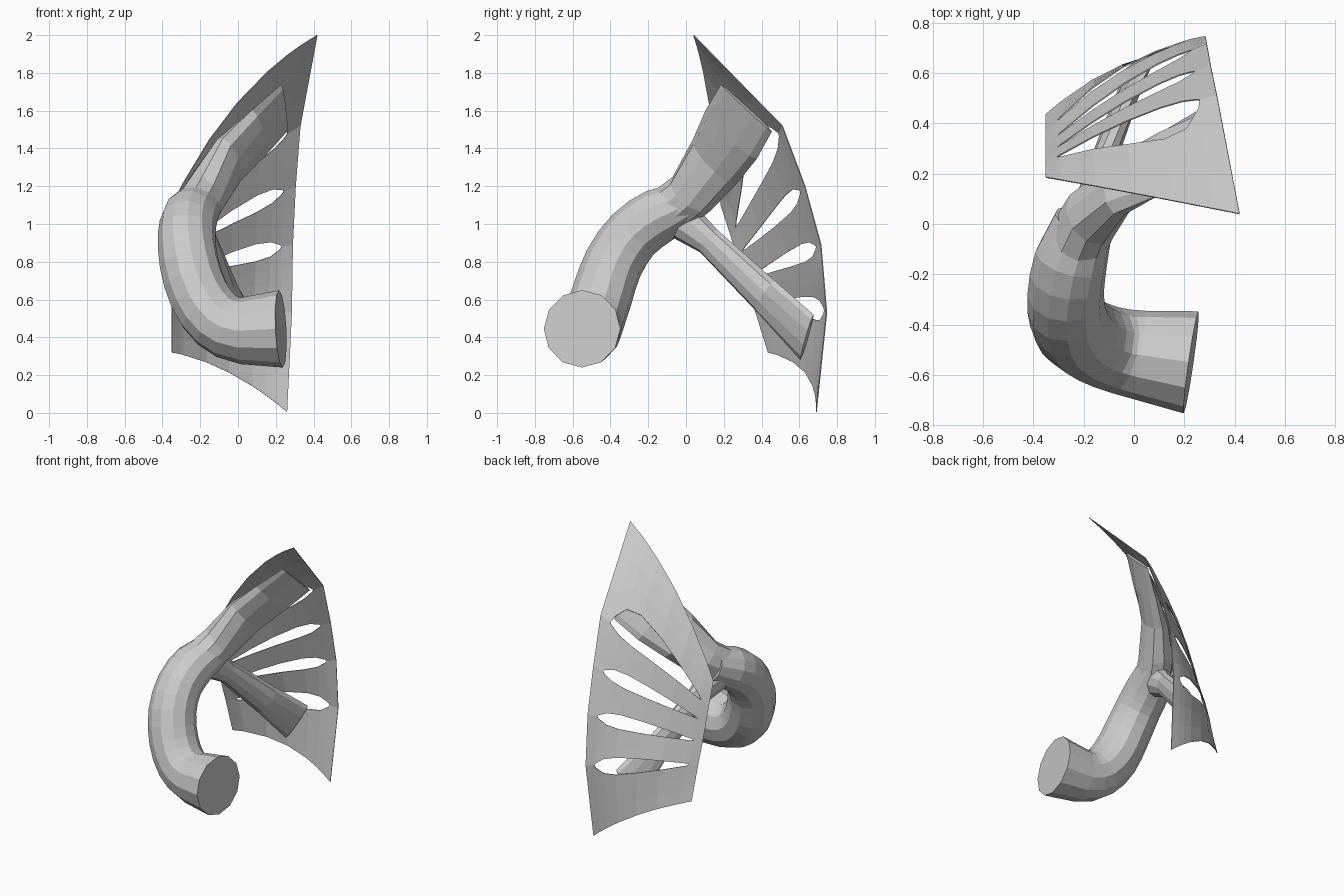
import bpy, bmesh, math
from mathutils import Vector as V

if "Cube" in bpy.data.objects:
    bpy.data.objects.remove(bpy.data.objects["Cube"])

grey = bpy.data.materials.new("light grey")
grey.diffuse_color = (0.6, 0.6, 0.6, 1)
grey.use_nodes = True
grey.node_tree.nodes["Principled BSDF"].inputs["Base Color"].default_value = grey.diffuse_color


def finish(name, bm):
    bmesh.ops.recalc_face_normals(bm, faces=bm.faces)
    me = bpy.data.meshes.new(name)
    bm.to_mesh(me)
    bm.free()
    me.materials.append(grey)
    ob = bpy.data.objects.new(name, me)
    bpy.context.collection.objects.link(ob)
    return ob


def loft(name, sections, sides=12):
    """Skin elliptical sections given as (centre, axis, axis)."""
    bm = bmesh.new()
    rings = []
    for c, a, b in sections:
        rings.append([bm.verts.new(c + a * math.cos(t) + b * math.sin(t))
                      for t in (2 * math.pi * i / sides for i in range(sides))])
    for r, s in zip(rings, rings[1:]):
        for i in range(sides):
            j = (i + 1) % sides
            bm.faces.new((r[i], r[j], s[j], s[i]))
    bm.faces.new(rings[0])
    bm.faces.new(rings[-1])
    return finish(name, bm)


# curved tube, tapering from the open end: x, y, z, radius
path = [V(p) for p in [(0.227, -0.55, 0.445, 0.205), (0.02, -0.52, 0.435, 0.177),
                       (-0.11, -0.49, 0.49, 0.166), (-0.205, -0.445, 0.62, 0.163),
                       (-0.258, -0.385, 0.79, 0.158), (-0.272, -0.28, 0.945, 0.152),
                       (-0.25, -0.14, 1.045, 0.147), (-0.20, 0.01, 1.115, 0.12)]]
fine = [path[0]]
for i in range(1, len(path) - 1):
    p = path[i]
    fine.append(p)
    if i + 2 < len(path):  # smooth midpoint
        fine.append((p + path[i + 1]) * 0.5625 - (path[i - 1] + path[i + 2]) * 0.0625)
fine.append(path[-1])
pts = [p.to_3d() for p in fine]
up = V((0, 0, 1))
tube = []
for i, p in enumerate(pts):
    d = (pts[min(i + 1, len(pts) - 1)] - pts[max(i - 1, 0)]).normalized()
    up = (up - d * up.dot(d)).normalized()
    tube.append((p, up * fine[i].w, d.cross(up) * fine[i].w))
loft("curved_tube", tube)


# flattened arms: centre, half width vector, half thickness
def arm(name, rows):
    d = (V(rows[-1][0]) - V(rows[0][0])).normalized()
    loft(name, [(V(c), V(w), d.cross(V(w)).normalized() * t) for c, w, t in rows], 10)


arm("upper_arm", [((-0.25, -0.12, 1.045), (0, 0.09, -0.10), 0.13),
                  ((-0.17, 0.03, 1.16), (0.02, 0.10, -0.09), 0.12),
                  ((-0.05, 0.155, 1.335), (0.03, 0.115, -0.12), 0.08),
                  ((0.10, 0.24, 1.475), (0.025, 0.135, -0.13), 0.05),
                  ((0.245, 0.32, 1.615), (0.015, 0.135, -0.125), 0.012)])
arm("lower_arm", [((-0.24, -0.06, 1.05), (0.02, 0.07, 0.09), 0.10),
                  ((-0.17, 0.12, 0.91), (0.02, 0.045, 0.06), 0.055),
                  ((-0.06, 0.42, 0.62), (0.04, 0.05, 0.08), 0.045),
                  ((0.025, 0.64, 0.40), (0.065, 0.035, 0.12), 0.015)])

# slotted fan plate: left and right edges, one point per slot line
left = [(-0.35, 0.185, 1.10), (-0.35, 0.24, 0.93), (-0.35, 0.27, 0.83),
        (-0.35, 0.31, 0.70), (-0.35, 0.36, 0.56), (-0.35, 0.435, 0.32)]
right = [(0.42, 0.04, 2.0), (0.33, 0.51, 1.52), (0.305, 0.63, 1.20),
         (0.29, 0.715, 0.89), (0.285, 0.745, 0.53), (0.26, 0.69, 0.005)]
bulge = [(-0.04, 0.01, 0.09), (-0.02, 0.02, 0.04), (-0.01, 0.025, 0.02),
         (-0.005, 0.035, 0.02), (-0.01, 0.07, 0.03), (0, 0.07, 0.05)]


def sample(table, v):
    i = min(int(v), 4)
    return V(table[i]).lerp(V(table[i + 1]), v - i)


def surface(u, v):
    return sample(left, v).lerp(sample(right, v), u) + sample(bulge, v) * 4 * u * (1 - u)


# slot half width at each station across the plate; the top slot opens upwards
stations = [(0, 0), (0.07, 0), (0.1, 0.04), (0.3, 0.12), (0.5, 0.16), (0.7, 0.17),
            (0.82, 0.13), (0.895, 0.04), (0.91, 0), (1, 0)]
bm = bmesh.new()
for panel in range(5):
    cols = []
    for u, w in stations:
        a = panel + (w if panel else 0)
        b = panel + 1 - (w * (1.8 if panel == 0 else 1) if panel < 4 else 0)
        cols.append([bm.verts.new(surface(u, a + (b - a) * k / 3)) for k in range(4)])
    for c, e in zip(cols, cols[1:]):
        for k in range(3):
            bm.faces.new((c[k], e[k], e[k + 1], c[k + 1]))
bmesh.ops.remove_doubles(bm, verts=bm.verts, dist=0.0005)
plate = finish("slotted_fan_plate", bm)
mod = plate.modifiers.new("thickness", 'SOLIDIFY')
mod.thickness = 0.005
mod.offset = 0
